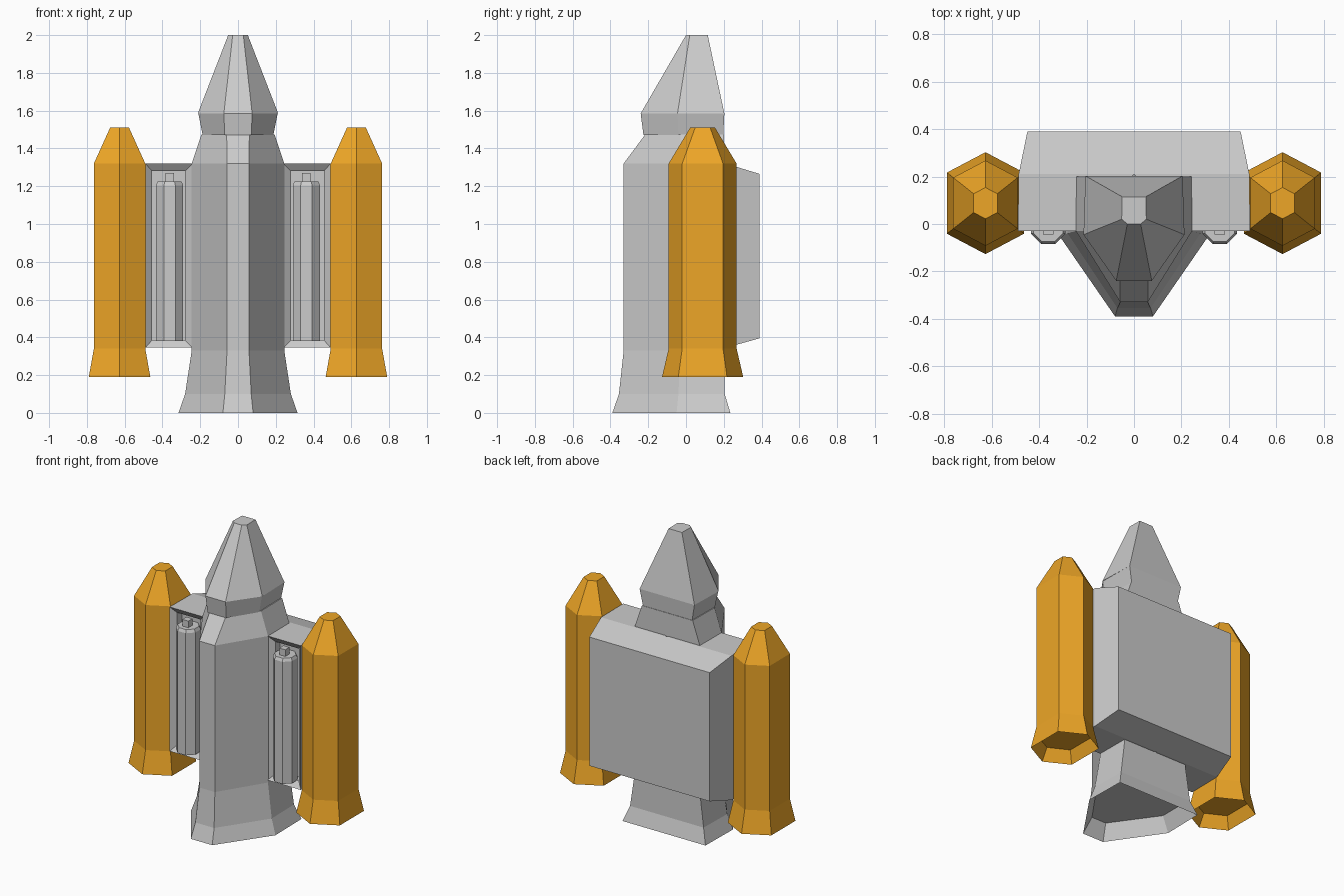
import bpy, bmesh
from math import cos, sin, pi

if "Cube" in bpy.data.objects:
    bpy.data.objects.remove(bpy.data.objects["Cube"])


def loft(name, rings, mirror=False, color=None):
    """Skin a stack of equal-length point rings, capping both ends."""
    bm = bmesh.new()
    rows = [[bm.verts.new(p) for p in ring] for ring in rings]
    for a, b in zip(rows, rows[1:]):
        n = len(a)
        for i in range(n):
            j = (i + 1) % n
            bm.faces.new((a[i], a[j], b[j], b[i]))
    bm.faces.new(rows[0][::-1])
    bm.faces.new(rows[-1])
    if mirror:
        # open the centre plane so the halves join cleanly
        inner = [f for f in bm.faces if all(abs(v.co.x) < 1e-5 for v in f.verts)]
        bmesh.ops.delete(bm, geom=inner, context='FACES_ONLY')
    bmesh.ops.recalc_face_normals(bm, faces=bm.faces)
    mesh = bpy.data.meshes.new(name)
    bm.to_mesh(mesh)
    bm.free()
    obj = bpy.data.objects.new(name, mesh)
    bpy.context.collection.objects.link(obj)
    if mirror:
        obj.modifiers.new("mirror", 'MIRROR').use_clip = True
    if color:
        mat = bpy.data.materials.new(name + "_paint")
        mat.diffuse_color = color
        mat.use_nodes = True
        mat.node_tree.nodes["Principled BSDF"].inputs["Base Color"].default_value = mat.diffuse_color
        mesh.materials.append(mat)
    return obj


def hull(z, fw, fy, sw, sy, bw, by):
    """Six-sided hull section: narrow front, full sides, flat back."""
    return [(-fw, fy, z), (fw, fy, z), (sw, sy, z), (bw, by, z), (-bw, by, z), (-sw, sy, z)]


def hexagon(z, cx, cy, hx, ry):
    """Six-sided section with points towards front and back."""
    return [(cx + x * hx, cy + y * ry, z) for x, y in
            ((0, -1), (1, -.6), (1, .6), (0, 1), (-1, .6), (-1, -.6))]


def panel(y, x0, x1, z0, z1):
    return [(x0, y, z0), (x1, y, z0), (x1, y, z1), (x0, y, z1)]


# Central hull, starting from the hollow underside
loft("main_hull", [
    hull(0.10, .055, -.335, .265, -.04, .265, .19),
    hull(0.00, .08, -.39, .315, -.05, .31, .235),
    hull(0.10, .07, -.355, .28, -.04, .275, .205),
    hull(0.33, .058, -.33, .245, -.03, .243, .20),
    hull(1.32, .058, -.33, .245, -.03, .243, .20),
    hull(1.475, .06, -.215, .193, -.03, .19, .20),
])

# Collar and nose
loft("collar", [
    hull(1.47, .07, -.225, .187, -.04, .183, .197),
    hull(1.585, .075, -.24, .21, -.045, .205, .203),
])
loft("nose", [
    hull(1.585, .075, -.24, .213, -.045, .205, .203),
    hull(2.00, .028, 0, .052, .02, .05, .115),
])

# Rear pack with a framed recess on each side of the hull
loft("rear_pack", [
    panel(.05, .28, .455, .385, 1.28),
    panel(.00, .28, .455, .385, 1.28),
    panel(-.03, .24, .49, .345, 1.32),
    panel(.21, 0, .487, .345, 1.32),
    panel(.39, 0, .45, .395, 1.265),
], mirror=True)


# Upright canisters in the recesses, each with a small cap
def octagon(z, r):
    return [(.362 + r * cos(pi / 8 + i * pi / 4),
             -.012 + r * sin(pi / 8 + i * pi / 4), z) for i in range(8)]


loft("canister", [octagon(.38, .078), octagon(1.205, .078), octagon(1.225, .068)], mirror=True)
loft("canister_cap", [[(.34, -.045, z), (.385, -.045, z), (.385, 0, z), (.34, 0, z)]
                      for z in (1.22, 1.27)], mirror=True)

# Side boosters with hollow flared skirts
loft("booster", [
    hexagon(.27, .627, .088, .13, .17),
    hexagon(.19, .627, .088, .163, .215),
    hexagon(.34, .627, .088, .136, .18),
    hexagon(1.32, .627, .088, .136, .18),
    hexagon(1.51, .627, .088, .05, .066),
], mirror=True, color=(.85, .38, .02, 1))
